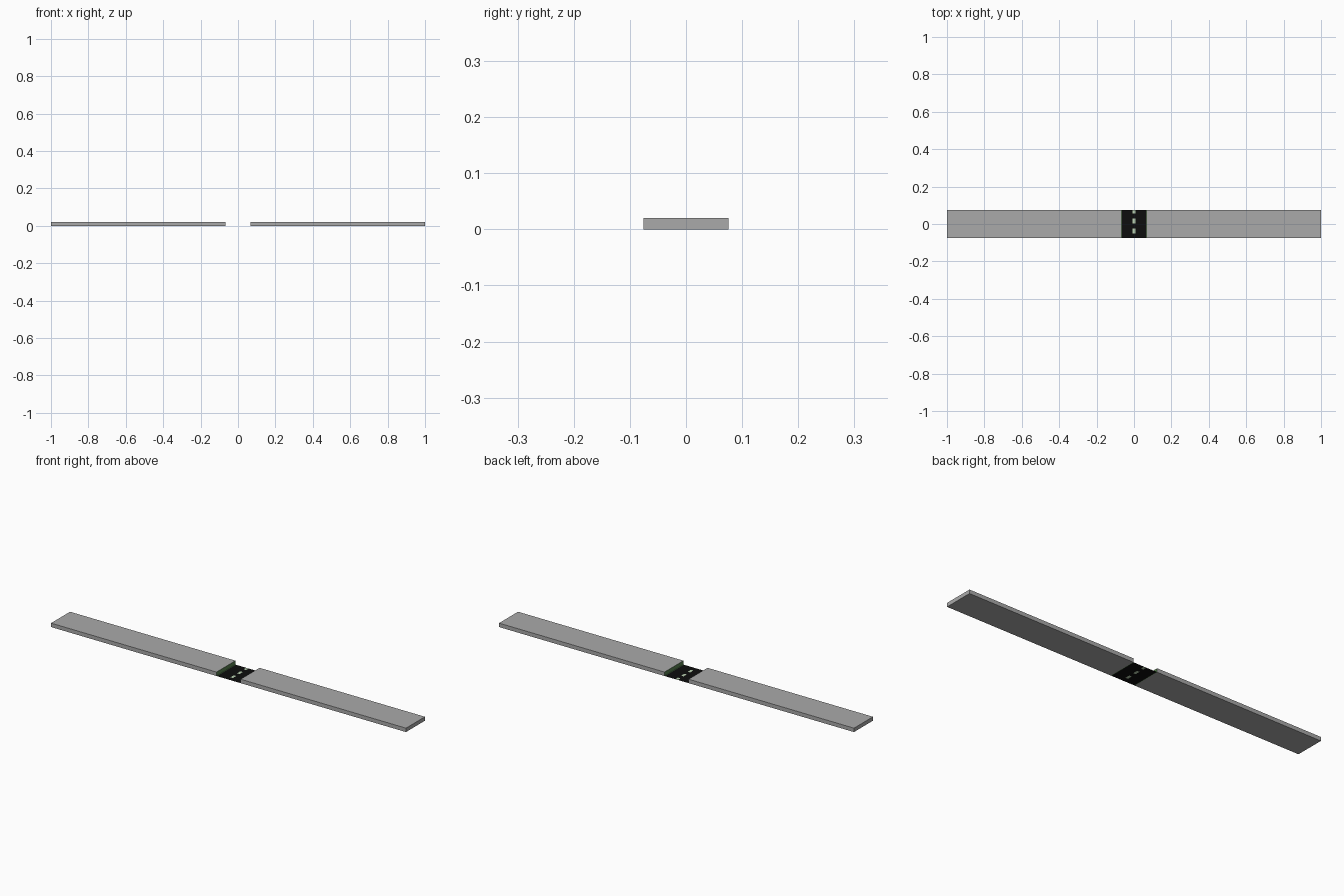
import bpy, bmesh

if "Cube" in bpy.data.objects:
    bpy.data.objects.remove(bpy.data.objects["Cube"])

HALF_W, HEIGHT, GAP = 0.076, 0.02, 0.068


def material(name, color):
    m = bpy.data.materials.new(name)
    m.diffuse_color = (*color, 1)
    m.use_nodes = True
    m.node_tree.nodes["Principled BSDF"].inputs["Base Color"].default_value = m.diffuse_color
    return m


def add_object(name, bm, mats):
    me = bpy.data.meshes.new(name)
    bm.to_mesh(me)
    bm.free()
    for m in mats:
        me.materials.append(m)
    ob = bpy.data.objects.new(name, me)
    bpy.context.collection.objects.link(ob)
    return ob


grey = material("concrete", (0.4, 0.4, 0.4))
green = material("kerb_green", (0.1, 0.22, 0.08))
black = material("asphalt", (0.004, 0.004, 0.004))
pale = material("lane_paint", (0.5, 0.65, 0.45))

# pavement slabs with a green kerb face towards the road
for side, name in ((-1, "left_pavement"), (1, "right_pavement")):
    bm = bmesh.new()
    bmesh.ops.create_cube(bm, size=1)
    for v in bm.verts:
        v.co.x = side * (GAP + 1) / 2 + v.co.x * (1 - GAP)
        v.co.y *= 2 * HALF_W
        v.co.z = (v.co.z + 0.5) * HEIGHT
    bm.normal_update()
    for f in bm.faces:
        if f.normal.x * side < -0.9:
            f.material_index = 1
    add_object(name, bm, [grey, green])

# flat road sheet: green edge strips, dark lanes, dashed centre line
xs = [-GAP, -GAP + 0.003, -0.007, 0.007, GAP - 0.003, GAP]
ys = [-HALF_W, -0.05, -0.024, 0.003, 0.029, 0.055, HALF_W]
bm = bmesh.new()
grid = [[bm.verts.new((x, y, 0)) for y in ys] for x in xs]
for i in range(len(xs) - 1):
    for j in range(len(ys) - 1):
        f = bm.faces.new((grid[i][j], grid[i + 1][j], grid[i + 1][j + 1], grid[i][j + 1]))
        if i in (0, 4):
            f.material_index = 1
        elif i == 2 and j % 2 == 1:
            f.material_index = 2
add_object("road", bm, [black, green, pale])
